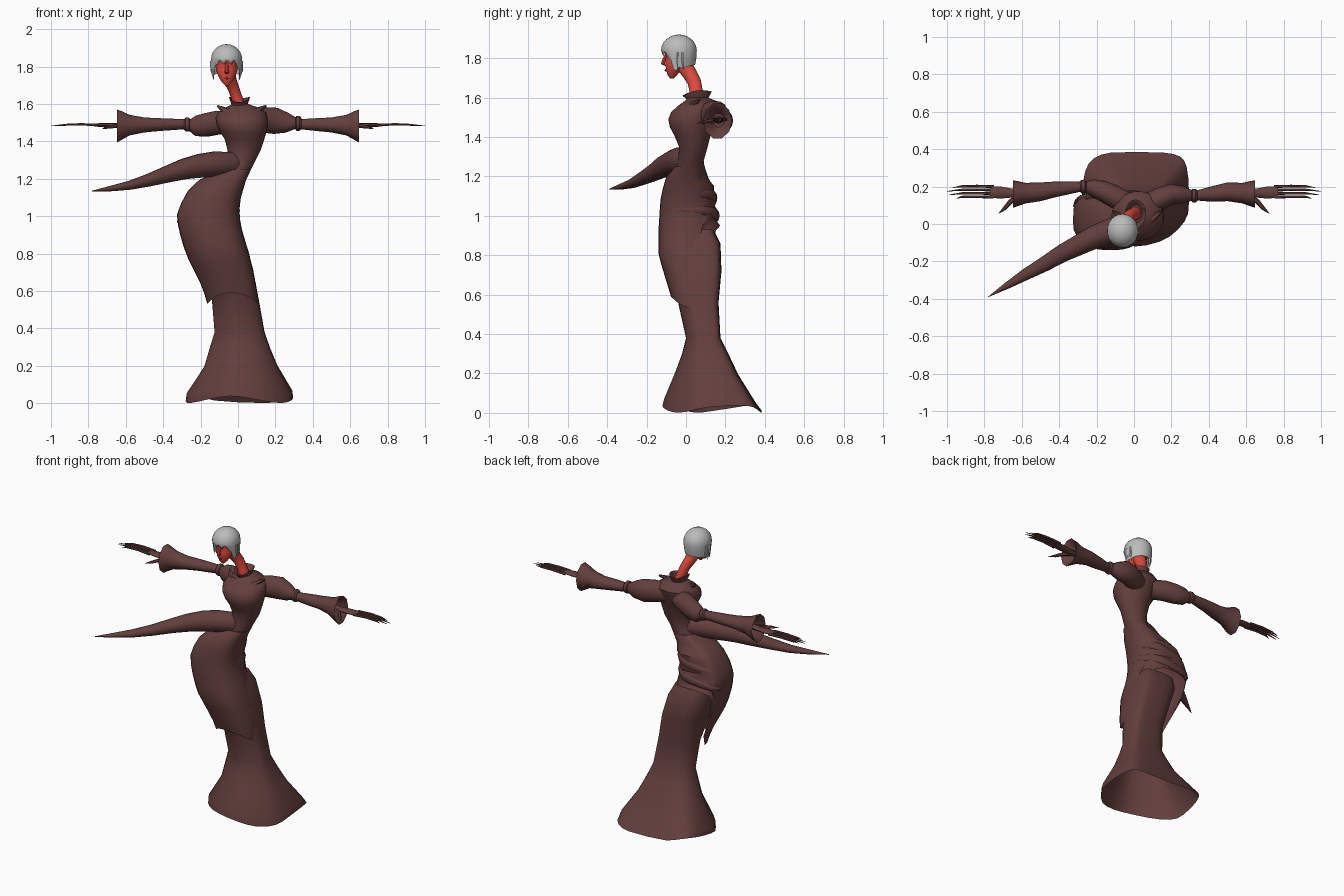
import bpy, bmesh, math
from mathutils import Vector

def material(name, rgb):
    m = bpy.data.materials.new(name)
    m.diffuse_color = (*rgb, 1)
    return m

BROWN = material("dark brown cloth", (0.125, 0.05, 0.047))
RED = material("red skin", (0.74, 0.07, 0.05))
GREY = material("silver hair", (0.5, 0.5, 0.5))

def loft(name, rings, mat, cap_start=True, cap_end=True, angle=40):
    """Skin a list of equally long closed rings."""
    bm = bmesh.new()
    rows = [[bm.verts.new(p) for p in ring] for ring in rings]
    n = len(rows[0])
    for a, b in zip(rows, rows[1:]):
        for i in range(n):
            j = (i + 1) % n
            bm.faces.new((a[i], a[j], b[j], b[i]))
    if cap_start:
        bm.faces.new(rows[0][::-1])
    if cap_end:
        bm.faces.new(rows[-1])
    bmesh.ops.recalc_face_normals(bm, faces=bm.faces)
    me = bpy.data.meshes.new(name)
    bm.to_mesh(me)
    bm.free()
    me.materials.append(mat)
    ob = bpy.data.objects.new(name, me)
    bpy.context.collection.objects.link(ob)
    bpy.ops.object.select_all(action='DESELECT')
    ob.select_set(True)
    bpy.context.view_layer.objects.active = ob
    bpy.ops.object.shade_smooth_by_angle(angle=math.radians(angle))
    return ob

def tube(name, pts, mat, sides=10, axis=None, cap_start=True, cap_end=True):
    """pts: (x, y, z, side radius, up radius); axis fixes the ring direction."""
    rings = []
    for i, p in enumerate(pts):
        a, b = pts[max(i - 1, 0)], pts[min(i + 1, len(pts) - 1)]
        t = Vector(axis) if axis else (Vector(b[:3]) - Vector(a[:3])).normalized()
        ref = Vector((0, 0, 1)) if abs(t.z) < 0.8 else Vector((0, -1, 0))
        side = t.cross(ref).normalized()
        up = side.cross(t)
        rings.append([Vector(p[:3]) + side * p[3] * math.cos(k * math.tau / sides)
                      + up * p[4] * math.sin(k * math.tau / sides) for k in range(sides)])
    return loft(name, rings, mat, cap_start, cap_end)

def sample(rows, z):
    """Interpolate (z, x0, x1, y0, y1) rows at height z."""
    for a, b in zip(rows, rows[1:]):
        if z <= b[0]:
            t = max(0, (z - a[0]) / (b[0] - a[0]))
            return [u + (v - u) * t for u, v in zip(a, b)][1:]
    return rows[-1][1:]

def section(box, ang, power=1.0):
    """Point on a rounded section filling the box; power < 1 is squarer."""
    x0, x1, y0, y1 = box
    c, s = math.cos(ang), math.sin(ang)
    return ((x0 + x1) / 2 + (x1 - x0) / 2 * math.copysign(abs(c) ** power, c),
            (y0 + y1) / 2 + (y1 - y0) / 2 * math.copysign(abs(s) ** power, s))

def toward(ang, deg):
    """1 facing the given direction, fading to 0 a quarter turn away."""
    return max(0, math.cos(ang - math.radians(deg))) ** 2

N = 28
ANG = [k * math.tau / N for k in range(N)]

# Flared underskirt, squared off into a train at the back, open at a wavy hem
skirt_rows = [(0.02, -.28, .295, -.12, .385), (0.06, -.275, .29, -.11, .355),
              (0.20, -.18, .21, -.055, .265), (0.30, -.15, .17, -.02, .215),
              (0.38, -.125, .142, 0, .175),
              (0.56, -.14, .11, -.04, .165), (0.72, -.19, .08, -.09, .18),
              (0.86, -.24, .04, -.10, .175), (0.93, -.25, .01, -.09, .14)]
rings = []
for r in skirt_rows:
    low = max(0, 1 - r[0] / 0.3)
    rings.append([(*section(r[1:], a, 0.95 - 0.55 * toward(a, 45) - (0.1 + 0.3 * low) * toward(a, 135)
                            + 0.3 * toward(a, 225)),
                   r[0] + low * 0.02 * math.sin(3 * a + 0.6)) for a in ANG])
loft("underskirt", rings, BROWN, cap_start=False)

# Draped overskirt: hem hangs low round the front and sides, raised at the back
over_rows = [(0.5, -.155, .112, -.05, .13), (0.62, -.19, .10, -.085, .15),
             (0.8, -.28, .06, -.14, .17), (0.92, -.315, .022, -.14, .165),
             (1.0, -.33, .005, -.135, .16), (1.08, -.30, .01, -.13, .15),
             (1.15, -.26, .03, -.115, .14), (1.20, -.20, .045, -.10, .11),
             (1.25, -.085, .07, -.055, .095)]
rings = []
for i in range(13):
    t = i / 12
    ring = []
    for a in ANG:
        lift = min(1, max(0, (math.cos(a - math.radians(85)) + 0.1) / 0.8))
        hem = 0.56 + 0.36 * lift * lift * (3 - 2 * lift) - 0.03 * math.cos(2 * a)
        z = hem + (1.25 - hem) * t
        fold = 0.005 * math.sin(i * 2.4 + a) * max(0, math.sin(a)) * (1 - t)
        x, y = section(sample(over_rows, z), a, 0.95 - 0.45 * toward(a, 135) - 0.15 * toward(a, 315))
        ring.append((x + fold, y + 2 * fold, z))
    rings.append(ring)
loft("draped_overskirt", rings, BROWN, cap_start=False)

# Soft gathered folds across the back of the hips
for i, z in enumerate((1.0, 1.09)):
    pts = []
    for k in range(11):
        a = math.radians(-20 + 18 * k)
        x, y = section(sample(over_rows, z), a, 0.95 - 0.45 * toward(a, 135) - 0.15 * toward(a, 315))
        r = 0.003 + 0.008 * math.sin(math.pi * k / 10)
        pts.append((x, y, z + 0.03 * math.cos(a), r, 2.4 * r))
    tube("hip_fold_%d" % (i + 1), pts, BROWN, 8)

# Fitted bodice leaning to the right, rising to the shoulders
bodice_rows = [(1.12, -.20, .02, -.08, .09), (1.20, -.12, .045, -.06, .10),
               (1.28, -.06, .085, -.04, .09), (1.35, -.055, .12, -.035, .11),
               (1.41, -.07, .14, -.06, .125), (1.45, -.095, .152, -.082, .14),
               (1.49, -.115, .16, -.09, .155), (1.525, -.12, .158, -.076, .168),
               (1.555, -.105, .15, -.045, .175),
               (1.58, -.07, .11, -.01, .16), (1.60, -.03, .055, .01, .11)]
loft("bodice", [[(*section(r[1:], a), r[0]) for a in ANG] for r in bodice_rows], BROWN)

# Stand collar, open at the top and dipping at the front
rings = []
for z, rad in ((1.57, .046), (1.595, .056), (1.628, .075), (1.625, .066), (1.585, .036)):
    rings.append([(0.008 + rad * 0.75 * math.cos(a), 0.056 + rad * math.sin(a),
                   z + (0.010 * math.sin(a) + 0.008 * math.cos(2 * a) if z > 1.61 else 0))
                  for a in ANG])
loft("collar", rings, BROWN)

# Pointed lapels lying over the shoulders
for side, s in (("left", -1), ("right", 1)):
    tube(side + "_lapel", [(0.01 + s * 0.02, 0.0, 1.565, .012, .02),
                           (0.015 + s * 0.07, 0.02, 1.555, .03, .022),
                           (0.02 + s * 0.13, 0.07, 1.59, .004, .006)], BROWN, 6)

# Arms: puffed shoulder, band, and bell sleeve whose lining closes inside
arms = {
    "left": (-1, [(.04, .11, 1.50, .06, .06), (.11, .15, 1.50, .06, .065),
                  (.17, .178, 1.488, .055, .064), (.225, .195, 1.483, .045, .056),
                  (.26, .20, 1.49, .028, .03)],
             [(.25, .20, 1.49, .02, .02), (.262, .20, 1.49, .036, .038),
              (.28, .20, 1.49, .036, .038), (.29, .20, 1.49, .026, .026)], .20),
    "right": (1, [(.06, .10, 1.51, .06, .06), (.14, .135, 1.515, .06, .07),
                  (.20, .16, 1.51, .056, .072), (.26, .157, 1.50, .047, .055),
                  (.31, .152, 1.497, .028, .03)],
              [(.30, .152, 1.497, .02, .02), (.312, .152, 1.497, .036, .04),
               (.33, .152, 1.497, .036, .04), (.34, .152, 1.497, .026, .026)], .152)}
for side, (s, puff, band, y0) in arms.items():
    def flip(pts):
        return [(s * p[0], *p[1:]) for p in pts]
    tube(side + "_shoulder_puff", flip(puff), BROWN, 14)
    tube(side + "_arm_band", flip(band), BROWN, 12, axis=(1, 0, 0))
    x0 = band[-1][0] - 0.01
    sleeve = [(x0, y0, 1.492, .026, .028), (.42, (y0 + .17) / 2, 1.49, .042, .036),
              (.50, .172, 1.488, .05, .042), (.58, .165, 1.487, .055, .058),
              (.625, .162, 1.485, .068, .082), (.648, .16, 1.482, .073, .093),
              (.64, .16, 1.482, .06, .078), (.57, .165, 1.485, .03, .035)]
    tube(side + "_bell_sleeve", flip(sleeve), BROWN, 10, axis=(1, 0, 0))
    # Thin hand with four long fingers and a hooked thumb
    tube(side + "_palm", flip([(.56, .165, 1.487, .02, .02), (.64, .165, 1.485, .022, .014),
                               (.71, .168, 1.487, .032, .012), (.77, .17, 1.488, .03, .008)]),
         BROWN, 8, axis=(1, 0, 0))
    for i in range(4):
        y = .143 + .019 * i
        tip = (.95, .99, 1.0, .97)[i]
        tube("%s_finger_%d" % (side, i + 1), flip([
            (.75, y, 1.487, .008, .008), (.84, y + .003, 1.492, .007, .007),
            (.92, y + .002, 1.489, .006, .006), (tip, y - .006, 1.483, .001, .001)]), BROWN, 6)
    tube(side + "_thumb", flip([(.62, .15, 1.485, .014, .012), (.66, .12, 1.482, .013, .011),
                                (.69, .085, 1.475, .011, .008), (.725, .055, 1.468, .001, .001)]),
         BROWN, 6)

# Long tapering tail sweeping forward from the waist
tube("tail", [(.03, .04, 1.27, .05, .05), (-.04, .0, 1.28, .062, .064),
              (-.12, -.035, 1.28, .066, .068), (-.20, -.065, 1.27, .062, .065),
              (-.29, -.11, 1.252, .055, .056), (-.38, -.155, 1.224, .048, .045),
              (-.48, -.215, 1.192, .04, .034), (-.58, -.27, 1.165, .031, .024),
              (-.68, -.33, 1.148, .018, .015), (-.78, -.39, 1.135, .001, .002)], BROWN, 14)

# Curved neck
tube("neck", [(.012, .06, 1.57, .034, .038), (-.005, .052, 1.63, .03, .034),
              (-.022, .042, 1.68, .03, .035), (-.04, .02, 1.72, .034, .037),
              (-.055, -.015, 1.77, .042, .042), (-.06, -.03, 1.81, .045, .045)], RED, 14)

# Face narrowing to a sharp chin
face_rows = [(1.698, -.068, -.05, -.082, -.062), (1.715, -.085, -.033, -.094, -.045),
             (1.745, -.104, -.016, -.102, -.02), (1.785, -.118, -.002, -.106, .02),
             (1.81, -.12, 0, -.10, .035), (1.835, -.125, .003, -.112, .04),
             (1.87, -.115, -.005, -.10, .03)]
loft("face", [[(*section(r[1:], a), r[0]) for a in ANG] for r in face_rows], RED)
tube("nose", [(-.06, -.098, 1.825, .007, .006), (-.06, -.112, 1.79, .009, .01),
              (-.06, -.117, 1.77, .012, .01), (-.06, -.095, 1.758, .006, .004)], RED, 8, (0, 0, -1))
tube("lips", [(-.082, -.085, 1.737, .002, .002), (-.06, -.103, 1.738, .006, .007),
              (-.038, -.085, 1.737, .002, .002)], RED, 6)

# Bobbed hair: fringe high in front, ragged sides, smooth long nape
M = 36
rings = []
for i in range(11):
    t = i / 10
    ring = []
    for k in range(M):
        a = k * math.tau / M
        front = max(0, -math.sin(a) - 0.35) / 0.65
        lock = abs(math.cos(a)) ** 3
        ragged = 0.012 * (k % 3) * min(1, max(0, 0.5 - math.sin(a)))
        end = 1.765 + 0.07 * min(1, 2 * front) - 0.012 * lock - ragged
        if t < 0.6:
            ph = t / 0.6 * math.pi / 2
            r, z = max(0.03, math.sin(ph)), 1.84 + 0.08 * math.cos(ph)
        else:
            u = (t - 0.6) / 0.4
            r, z = 1 - 0.1 * u * u, 1.84 + (end - 1.84) * u
        r *= 1 + 0.012 * (k % 2) * t
        ring.append((-.061 + .083 * r * math.cos(a), -.036 + .09 * r * math.sin(a), z))
    rings.append(ring)
loft("hair", rings, GREY, cap_end=False, angle=50)

# Loose side locks
for side, s in (("left", -1), ("right", 1)):
    for i, y in enumerate((-.045, -.015)):
        x = -.061 + s * .076
        tube("%s_lock_%d" % (side, i + 1), [(x, y, 1.83, .012, .01), (x, y, 1.78, .011, .009),
             (x - s * .008, y + .004, 1.728 + .012 * i, .001, .001)], GREY, 6)
